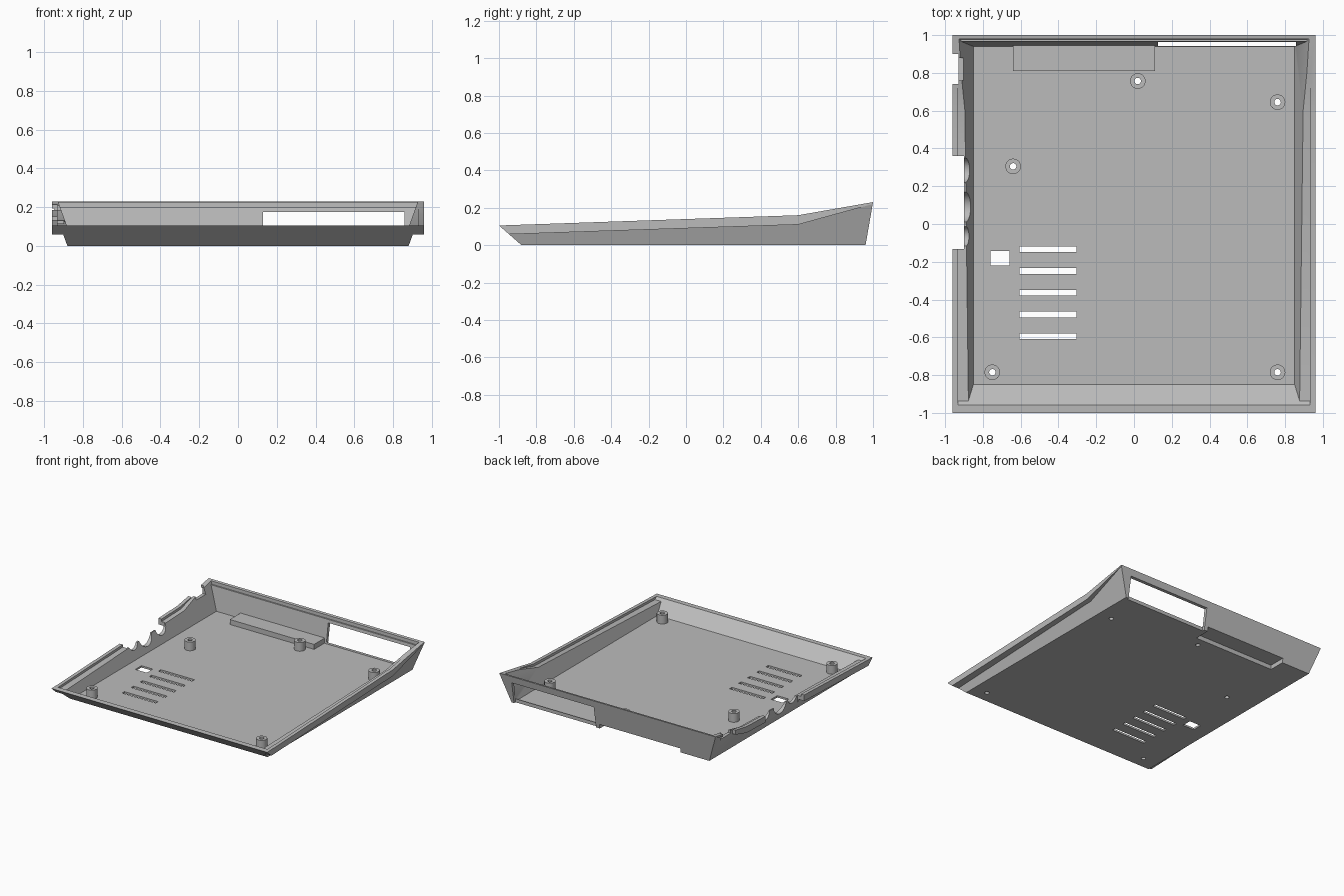
import bpy, bmesh

if "Cube" in bpy.data.objects:
    bpy.data.objects.remove(bpy.data.objects["Cube"], do_unlink=True)

grey = bpy.data.materials.new("plain grey")
grey.use_nodes = True
colour = (0.5, 0.5, 0.5, 1)
grey.diffuse_color = colour
grey.node_tree.nodes["Principled BSDF"].inputs["Base Color"].default_value = colour


def loft(name, rings):
    """Closed solid through matching rings of points."""
    bm = bmesh.new()
    loops = [[bm.verts.new(p) for p in ring] for ring in rings]
    n = len(loops[0])
    for a, b in zip(loops, loops[1:]):
        for i in range(n):
            j = (i + 1) % n
            bm.faces.new((a[i], a[j], b[j], b[i]))
    bm.faces.new(loops[0][::-1])
    bm.faces.new(loops[-1])
    bmesh.ops.recalc_face_normals(bm, faces=bm.faces)
    mesh = bpy.data.meshes.new(name)
    bm.to_mesh(mesh)
    bm.free()
    mesh.materials.append(grey)
    ob = bpy.data.objects.new(name, mesh)
    bpy.context.collection.objects.link(ob)
    return ob


def box(x0, x1, y0, y1, z0, z1):
    return loft("block", [[(x, y0, z0), (x, y1, z0), (x, y1, z1), (x, y0, z1)]
                          for x in (x0, x1)])


def side_profile(name, half, points):
    return loft(name, [[(x, y, z) for y, z in points] for x in (-half, half)])


def cylinder(radius, depth, location, rotation=(0, 0, 0)):
    bpy.ops.mesh.primitive_cylinder_add(vertices=32, radius=radius, depth=depth,
                                        location=location, rotation=rotation)
    ob = bpy.context.object
    ob.data.materials.append(grey)
    return ob


def combine(target, tool, operation="DIFFERENCE"):
    mod = target.modifiers.new("combine", "BOOLEAN")
    mod.operation = operation
    mod.solver = "EXACT"
    mod.object = tool
    bpy.context.view_layer.objects.active = target
    bpy.ops.object.modifier_apply(modifier=mod.name)
    bpy.data.objects.remove(tool, do_unlink=True)


# Height of the overhang along the side walls, as (y, z)
CREASE = [(-1.1, 0.053), (0.6, 0.11), (1.0, 0.22), (1.1, 0.2475)]
LEAN = 0.36


def side_wedge(side, base, lift):
    """Solid under the overhang, outside the leaning lower wall."""
    rings = []
    for y, z in CREASE:
        top = z + lift
        rings.append([(side * x, y, h) for x, h in (
            (base - 0.1 * LEAN, -0.1), (base + top * LEAN, top), (1.2, top), (1.2, -0.1))])
    return loft("wedge", rings)


# Outer body, then cavity, both narrowed below the overhang
tray = side_profile("case_tray", 0.96, [
    (-0.88, 0), (0.96, 0), (1.0, 0.23), (0.6, 0.16), (-1.0, 0.105)])
cavity = side_profile("cavity", 0.932, [
    (-0.85, 0.015), (0.94, 0.015), (0.967, 0.2), (0.978, 0.2), (0.982, 0.3),
    (-0.96, 0.3), (-0.96, 0.109)])
for side in (-1, 1):
    combine(tray, side_wedge(side, 0.88, 0))
    combine(cavity, side_wedge(side, 0.845, 0.03))
combine(tray, cavity)

# Raised pocket by the back wall, open underneath and behind
combine(tray, box(-0.64, 0.11, 0.81, 0.95, 0.005, 0.055), "UNION")
combine(tray, box(-0.625, 0.095, 0.83, 1.2, -0.1, 0.035))

# Back window
combine(tray, box(0.128, 0.858, 0.942, 1.2, -0.1, 0.175))

# Screw posts with through holes
POSTS = [(0.02, 0.757), (0.76, 0.645), (-0.64, 0.305), (-0.75, -0.785), (0.76, -0.785)]
for x, y in POSTS:
    combine(tray, cylinder(0.041, 0.08, (x, y, 0.045)), "UNION")
    combine(tray, cylinder(0.017, 0.4, (x, y, 0.05)))

# Floor vents and square opening
for i in range(5):
    y = -0.133 - 0.1155 * i
    combine(tray, box(-0.605, -0.305, y - 0.015, y + 0.015, -0.1, 0.1))
combine(tray, box(-0.76, -0.658, -0.22, -0.142, -0.1, 0.1))

# Connector recess and rounded notches in the side wall at -x
combine(tray, box(-1.2, -0.9, -0.132, 0.36, -0.1, 0.4))
for y, radius in ((-0.065, 0.055), (0.09, 0.08), (0.285, 0.065)):
    combine(tray, cylinder(radius, 0.3, (-0.95, y, 0.135), (0, 1.5708, 0)))

# Rear side notch
combine(tray, box(-1.2, -0.93, 0.74, 0.9, -0.1, 0.4))
combine(tray, box(-1.2, -0.8, 0.76, 0.88, 0.16, 0.4))

# Crisp flat walls, smooth round posts
bpy.ops.object.select_all(action="DESELECT")
tray.select_set(True)
bpy.context.view_layer.objects.active = tray
bpy.ops.object.shade_smooth_by_angle(angle=0.4)
